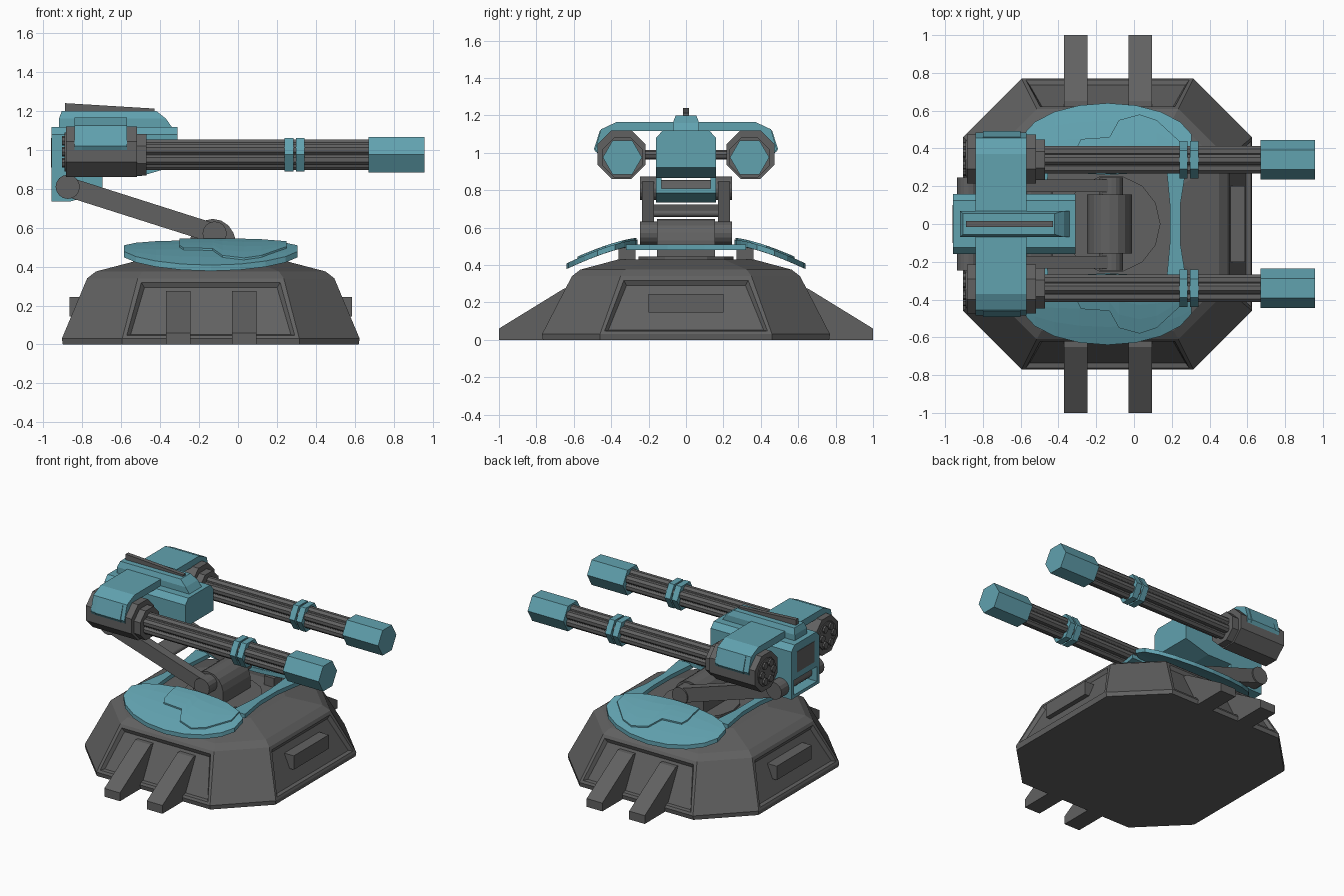
import bpy, bmesh
from math import sin, cos, pi, atan2

if "Cube" in bpy.data.objects:
    bpy.data.objects.remove(bpy.data.objects["Cube"])

teal = bpy.data.materials.new("teal_paint")
teal.diffuse_color = (0.12, 0.36, 0.43, 1)
teal.use_nodes = True
teal.node_tree.nodes["Principled BSDF"].inputs["Base Color"].default_value = teal.diffuse_color
grey = bpy.data.materials.new("dark_grey_metal")
grey.diffuse_color = (0.12, 0.12, 0.12, 1)
grey.use_nodes = True
grey.node_tree.nodes["Principled BSDF"].inputs["Base Color"].default_value = grey.diffuse_color
CX = -0.14  # centre of the base in x


def finish(name, bm, mat=grey):
    bmesh.ops.remove_doubles(bm, verts=bm.verts, dist=1e-5)
    bmesh.ops.recalc_face_normals(bm, faces=bm.faces)
    me = bpy.data.meshes.new(name)
    bm.to_mesh(me)
    bm.free()
    ob = bpy.data.objects.new(name, me)
    bpy.context.collection.objects.link(ob)
    me.materials.append(mat)
    return ob


def loft(rings):
    """Closed skin through equally long rings of 3D points."""
    bm = bmesh.new()
    vs = [[bm.verts.new(p) for p in r] for r in rings]
    n = len(rings[0])
    for a, b in zip(vs, vs[1:]):
        for i in range(n):
            bm.faces.new((a[i], a[(i + 1) % n], b[(i + 1) % n], b[i]))
    bm.faces.new(vs[0][::-1])
    bm.faces.new(vs[-1])
    return bm


def prism(name, axis, pts, lo, hi, mat=grey):
    """Extrude a profile: x uses (y,z), y uses (x,z), z uses (x,y)."""
    place = {'x': lambda p, d: (d, p[0], p[1]),
             'y': lambda p, d: (p[0], d, p[1]),
             'z': lambda p, d: (p[0], p[1], d)}[axis]
    return finish(name, loft([[place(p, d) for p in pts] for d in (lo, hi)]), mat)


def ngon(c, r, n, rot=0.0):
    return [(c[0] + r * cos(rot + 2 * pi * i / n), c[1] + r * sin(rot + 2 * pi * i / n))
            for i in range(n)]


def box(name, x, y, z, mat=grey):
    return prism(name, 'z', [(x[0], y[0]), (x[1], y[0]), (x[1], y[1]), (x[0], y[1])], *z, mat)


def capsule(a, b, ra, rb, n=8):
    """Outline of a link with rounded ends."""
    t = atan2(b[1] - a[1], b[0] - a[0])
    arc = lambda c, r, s: [(c[0] + r * cos(s + pi * i / n), c[1] + r * sin(s + pi * i / n))
                           for i in range(n + 1)]
    return arc(a, ra, t + pi / 2) + arc(b, rb, t - pi / 2)


# Base: chamfered octagonal frustum with recessed side panels
def octagon(z, hx, hy, c):
    q = [(hx, hy - c), (hx - c, hy), (c - hx, hy), (-hx, hy - c)]
    q += [(-x, -y) for x, y in q]
    return [(CX + x, y, z) for x, y in q]


bm = loft([octagon(0, .76, .765, .305), octagon(.03, .765, .77, .31),
           octagon(.34, .635, .61, .26), octagon(.375, .59, .565, .24),
           octagon(.43, .38, .36, .16)])
bm.normal_update()
panels = []
for f in bm.faces:
    c = f.calc_center_median()
    if .1 < c.z < .3 and min(abs(c.x - CX), abs(c.y)) < .01:
        panels.append(f)
bmesh.ops.inset_individual(bm, faces=panels, thickness=.03)
bmesh.ops.inset_individual(bm, faces=panels, thickness=.025, depth=-.022)
finish("base", bm)

for s in (-1, 1):
    # Feet on both sides, raised blocks on both ends
    for x in (-.37, -.03):
        prism("foot_fin", 'x', [(s * y, z) for y, z in
              ((1, 0), (1, .06), (.65, .275), (.5, .275), (.5, 0))], x, x + .125)
    box("end_block", sorted((CX + s * .6, CX + s * .727)), (-.2, .2), (.145, .245))

# Turntable and arm pivot
prism("turntable", 'z', ngon((-.12, 0), .26, 14), .40, .445)
prism("pivot_block", 'y', [(-.25, .42), (-.01, .42), (-.01, .53)] +
      [(-.13 + .115 * cos(a), .53 + .115 * sin(a)) for a in (pi * i / 8 for i in range(1, 8))] +
      [(-.25, .53)], -.155, .155)


# Curved armour plates on the turntable
def shell(name, outer, inner, lift, thick, s, rows=4):
    bm = bmesh.new()

    def vert(o, i, k):
        x, y = [a + (b - a) * k / rows for a, b in zip(o, i)]
        z = .535 - .125 * (max(y - .26, 0) / .375) ** 1.4 + lift
        return bm.verts.new((x, s * y, z))
    g = [[vert(o, i, k) for k in range(rows + 1)] for o, i in zip(outer, inner)]
    for a, b in zip(g, g[1:]):
        for k in range(rows):
            bm.faces.new((a[k], a[k + 1], b[k + 1], b[k]))
    ext = bmesh.ops.extrude_face_region(bm, geom=bm.faces[:], use_keep_orig=True)
    low = [v for v in ext["geom"] if isinstance(v, bmesh.types.BMVert)]
    bmesh.ops.translate(bm, verts=low, vec=(0, 0, -thick))
    return finish(name, bm, teal)


ts = [.25 + (pi - .5) * i / 8 for i in range(9)]
outer = [(CX + .46 * cos(t), .42 + .22 * sin(t)) for t in ts]
inner = [(CX + .46 * cos(t), .42 - .16 * sin(t)) for t in ts]
step = [(-.3, .41), (-.28, .45), (-.13, .46), (-.08, .55), (.03, .58), (.12, .55), (.25, .43)]
step_in = [(x, .425 - .16 * (1 - ((x - CX) / .46) ** 2) ** .5) for x, y in step]
for s in (-1, 1):
    shell("armour_plate", outer, inner, 0, .03, s)
    shell("armour_overlay", step, step_in, .01, .02, s)
    for x in (-.36, .02):
        box("plate_support", (x, x + .08), sorted((s * .27, s * .36)), (.40, .495))
    # Cross bars joining the plates
    prism("armour_crossbar", 'z', [(CX + s * x, y) for x, y in
          ((.31, .32), (.33, .1), (.33, -.1), (.31, -.32),
           (.42, -.32), (.385, -.1), (.385, .1), (.42, .32))], .48, .51, teal)

# Lifting arms
LOW, TOP = (-.12, .57), (-.875, .81)
for s in (-1, 1):
    prism("lift_arm", 'y', capsule(TOP, LOW, .05, .05), s * .17, s * .235)
    prism("upper_hub", 'y', ngon(TOP, .062, 16), s * .16, s * .245)
    prism("lower_hub", 'y', ngon(LOW, .062, 16), s * .15, s * .245)
prism("upper_axle", 'y', ngon(TOP, .045, 12), -.17, .17)
prism("arm_brace", 'y', capsule((-.55, .705), (-.45, .675), .018, .018), -.18, .18)

# Head: body, hinge bracket cheeks and floor, ridge and sight rail
chamfered = lambda s: [(s * .16, .865), (s * .16, 1.08), (s * .125, 1.118)]
section = chamfered(1) + chamfered(-1)[::-1]
front = [(y, .92 if z < .9 else z) for y, z in section]
finish("head_body", loft([[(x, y, z) for y, z in sec] for x, sec in
       ((-.957, section), (-.5, section), (-.31, front))]), teal)
for s in (-1, 1):
    prism("hinge_cheek", 'y', [(-.957, .735), (-.86, .735), (-.695, .785), (-.695, .88),
          (-.957, .88)], s * .13, s * .16, teal)
prism("hinge_floor", 'y', [(-.957, .735), (-.86, .735), (-.695, .785), (-.695, .81),
      (-.86, .758), (-.957, .758)], -.13, .13, teal)
box("rear_hatch", (-.96, -.94), (-.1, .1), (.91, 1.06))
ridge = lambda a, b, y, z: [(a, -y, z), (b, -y, z), (b, y, z), (a, y, z)]
finish("head_ridge", loft([ridge(-.92, -.335, .07, 1.11), ridge(-.92, -.37, .07, 1.16),
                           ridge(-.905, -.42, .055, 1.2)]), teal)
prism("sight_rail", 'y', [(-.89, 1.19), (-.43, 1.19), (-.43, 1.212), (-.89, 1.24)], -.015, .015)

# Guns, one on each side
for s in (-1, 1):
    C = (s * .345, .99)
    B = (s * .34, .975)
    prism("gun_housing", 'x', ngon(C, .14, 8, pi / 8), -.885, -.52)
    prism("gun_collar", 'x', ngon(B, .115, 8, pi / 8), -.52, -.47)
    prism("housing_rear_ring", 'x', ngon(C, .1, 12), -.892, -.87)
    for p in ngon(C, .065, 6):
        prism("rear_vent", 'x', ngon(p, .025, 8), -.905, -.88)
    prism("gun_mount", 'y', ngon((-.7, .99), .025, 8), s * .14, s * .24)
    # Fluted barrel cluster
    prism("barrel_core", 'x', ngon(B, .06, 6), -.5, .7)
    for p in ngon(B, .052, 6, pi / 6):
        prism("barrel", 'x', ngon(p, .029, 8, pi / 8), -.5, .7)
    for x in (.24, .297):
        prism("barrel_band", 'x', ngon(B, .1, 6), x, x + .044, teal)
    prism("muzzle", 'x', ngon(B, .105, 6), .67, .957, teal)
    # Shoulder cover wrapping over the housing
    strap = [(.05, 1.165), (.37, 1.165), (.455, 1.125), (.485, 1.02), (.465, .98),
             (.445, .98), (.455, 1.02), (.42, 1.09), (.36, 1.115), (.05, 1.115)]
    prism("shoulder_cover", 'x', [(s * y, z) for y, z in strap], -.84, -.57, teal)
    prism("cover_plate", 'x', [(s * y, z) for y, z in
          ((.46, 1.12), (.492, 1.02), (.48, 1.0), (.44, 1.1))], -.8, -.6, teal)
